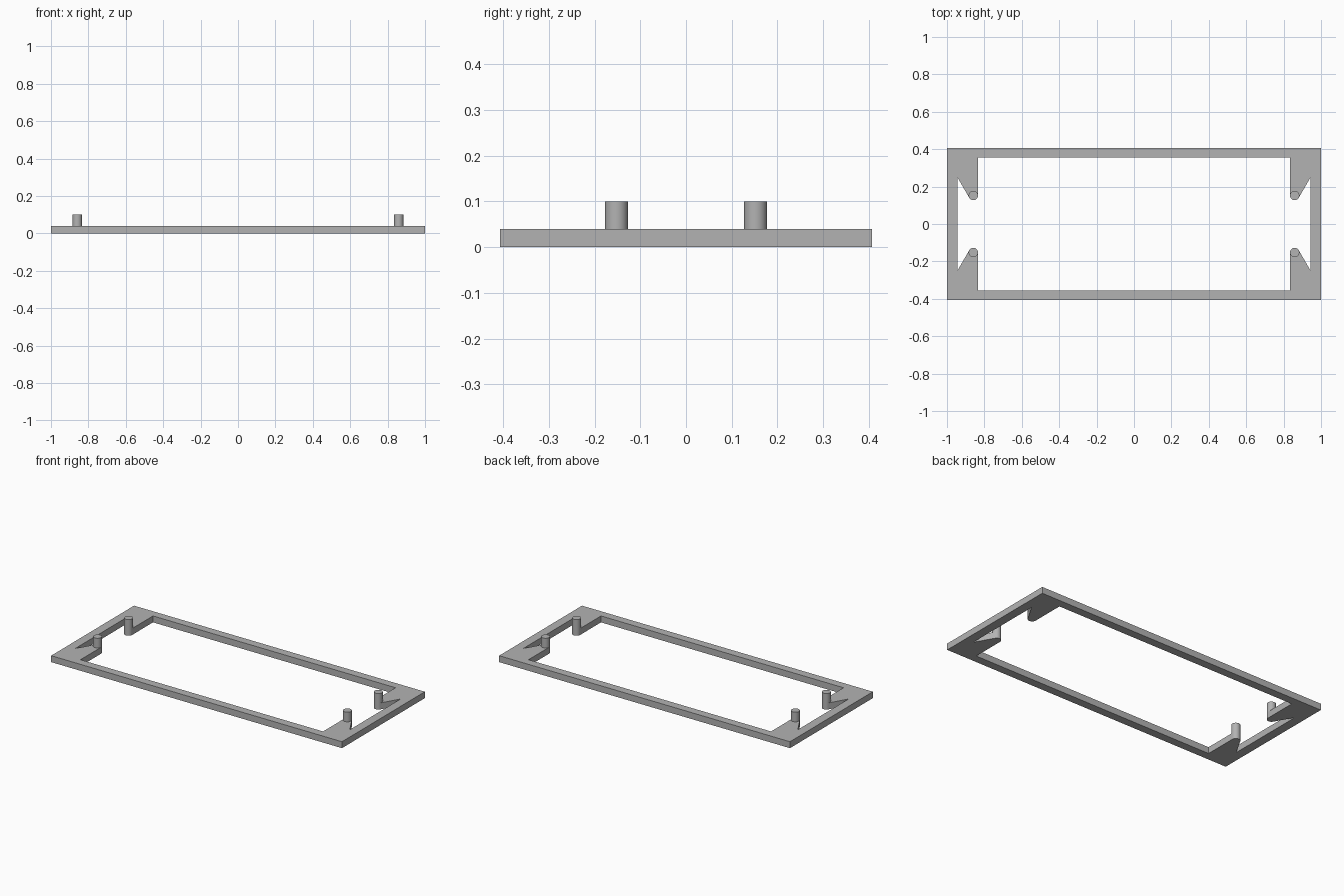
import bpy, bmesh
from math import sin, cos, asin, atan2, hypot, pi
from mathutils import Vector

cube = bpy.data.objects.get("Cube")
if cube:
    bpy.data.objects.remove(cube, do_unlink=True)

HALF_X, HALF_Y = 1.0, 0.407
THICK, PEG_TOP = 0.04, 0.10
RAIL_Y, WALL_X, CORNER_X = 0.356, 0.944, 0.834
NOTCH_Y, PEG_X, PEG_Y, PEG_R = 0.25, 0.859, 0.152, 0.025

grey = bpy.data.materials.new("plain_grey")
grey.use_nodes = True
colour = (0.45, 0.45, 0.45, 1)
grey.diffuse_color = colour
grey.node_tree.nodes["Principled BSDF"].inputs["Base Color"].default_value = colour


def arc(start, end, steps):
    """Points on the peg circle between two angles."""
    angles = [start + (end - start) * i / steps for i in range(steps + 1)]
    return [(PEG_X + PEG_R * cos(a), PEG_Y + PEG_R * sin(a)) for a in angles]


def quarter_prism(name, outline, z0, z1, skip):
    """Extrude an outline, drop faces chosen by skip, and mirror in x and y."""
    bm = bmesh.new()
    base = bm.faces.new([bm.verts.new((x, y, z0)) for x, y in outline])
    top = bmesh.ops.extrude_face_region(bm, geom=[base], use_keep_orig=True)
    moved = [g for g in top["geom"] if isinstance(g, bmesh.types.BMVert)]
    bmesh.ops.translate(bm, verts=moved, vec=Vector((0, 0, z1 - z0)))
    bmesh.ops.recalc_face_normals(bm, faces=bm.faces[:])
    hidden = [f for f in bm.faces if skip(f.calc_center_median())]
    bmesh.ops.delete(bm, geom=hidden, context="FACES")
    mesh = bpy.data.meshes.new(name)
    bm.to_mesh(mesh)
    bm.free()
    mesh.materials.append(grey)
    obj = bpy.data.objects.new(name, mesh)
    bpy.context.collection.objects.link(obj)
    mirror = obj.modifiers.new("mirror", "MIRROR")
    mirror.use_axis = (True, True, False)
    bpy.ops.object.select_all(action="DESELECT")
    obj.select_set(True)
    bpy.context.view_layer.objects.active = obj
    bpy.ops.object.shade_smooth_by_angle(angle=pi / 6)
    return obj


# Frame quarter: rail, side wall, and corner arm rounded around the peg
dx, dy = PEG_X - WALL_X, PEG_Y - NOTCH_Y
tangent = atan2(dy, dx) + asin(PEG_R / hypot(dx, dy)) + pi / 2
outline = [(0, HALF_Y), (HALF_X, HALF_Y), (HALF_X, 0), (WALL_X, 0), (WALL_X, NOTCH_Y)]
outline += arc(tangent, -pi, 16)
outline += [(CORNER_X, RAIL_Y), (0, RAIL_Y)]
quarter_prism("frame", outline, 0, THICK,
              lambda c: abs(c.x) < 1e-5 or abs(c.y) < 1e-5)

# Four upright pegs on the arm tips
quarter_prism("pegs", arc(0, 2 * pi, 32)[:-1], THICK, PEG_TOP,
              lambda c: c.z < THICK + 1e-5)
